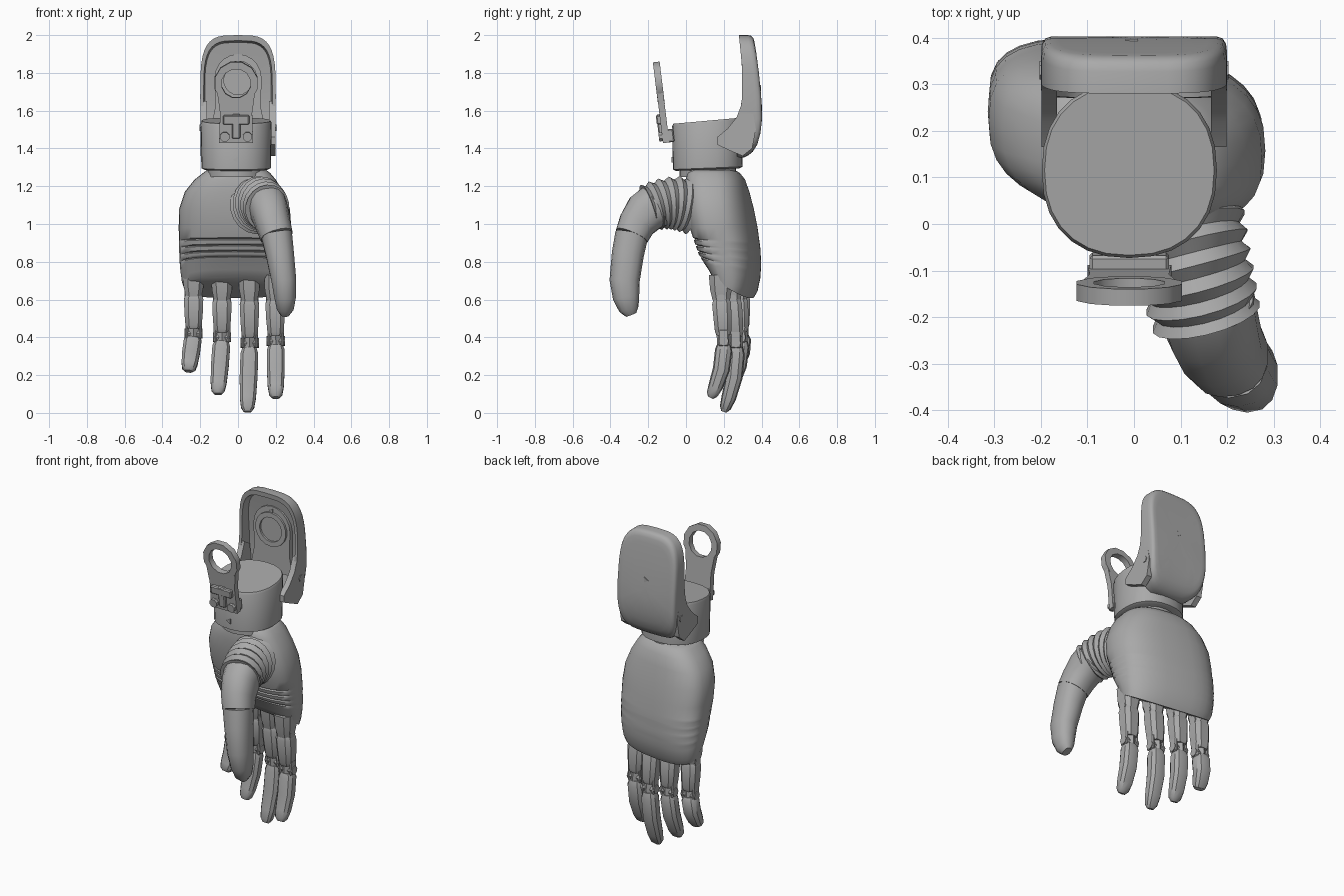
import bpy, bmesh, math
from mathutils import Vector, Matrix

if "Cube" in bpy.data.objects:
    bpy.data.objects.remove(bpy.data.objects["Cube"])

grey = bpy.data.materials.new("mid_grey")
grey.use_nodes = True
grey.diffuse_color = (0.4, 0.4, 0.4, 1)
grey.node_tree.nodes["Principled BSDF"].inputs["Base Color"].default_value = (0.4, 0.4, 0.4, 1)


def finish(name, bm, angle=32):
    bmesh.ops.recalc_face_normals(bm, faces=bm.faces)
    mesh = bpy.data.meshes.new(name)
    bm.to_mesh(mesh)
    bm.free()
    mesh.materials.append(grey)
    ob = bpy.data.objects.new(name, mesh)
    bpy.context.collection.objects.link(ob)
    bpy.ops.object.select_all(action='DESELECT')
    ob.select_set(True)
    bpy.context.view_layer.objects.active = ob
    bpy.ops.object.shade_smooth_by_angle(angle=math.radians(angle))
    return ob


def loft(name, rings, closed=False, angle=32):
    """Skin a list of point rings; cap the ends unless closed into a loop."""
    bm = bmesh.new()
    rows = [[bm.verts.new(p) for p in ring] for ring in rings]
    pairs = list(zip(rows, rows[1:])) + ([(rows[-1], rows[0])] if closed else [])
    for a, b in pairs:
        for i in range(len(a)):
            j = (i + 1) % len(a)
            bm.faces.new((a[i], a[j], b[j], b[i]))
    if not closed:
        bm.faces.new(rows[0])
        bm.faces.new(rows[-1])
    return finish(name, bm, angle)


def oval(a, b, power=2.0, n=24, start=0.0):
    """Superellipse outline as 2D points."""
    pts = []
    for i in range(n):
        t = 2 * math.pi * i / n + start
        c, s = math.cos(t), math.sin(t)
        pts.append((a * math.copysign(abs(c) ** (2 / power), c),
                    b * math.copysign(abs(s) ** (2 / power), s)))
    return pts


def tube(name, path, radii, n=12, power=2.0, angle=32):
    """Loft along a path with (across, deep) radii."""
    path = [Vector(p) for p in path]
    rings = []
    for i, p in enumerate(path):
        t = (path[min(i + 1, len(path) - 1)] - path[max(i - 1, 0)]).normalized()
        side = Vector((1, 0, 0))
        side = (side - t * side.dot(t)).normalized()
        up = t.cross(side)
        rings.append([p + side * u + up * v
                      for u, v in oval(*radii[i], power, n, math.pi / n)])
    return loft(name, rings, angle=angle)


def box(name, centre, size, bevel=0.006):
    bm = bmesh.new()
    bmesh.ops.create_cube(bm, size=1, matrix=Matrix.Translation(centre) @ Matrix.Diagonal((*size, 1)))
    bmesh.ops.bevel(bm, geom=bm.edges[:], offset=bevel, segments=1, affect='EDGES')
    return finish(name, bm)


def prism(name, outline, axis, lo, hi):
    """Extrude a 2D outline along x or y."""
    place = (lambda u, v, d: (d, u, v)) if axis == 'x' else (lambda u, v, d: (u, d, v))
    return loft(name, [[place(u, v, d) for u, v in outline] for d in (lo, hi)])


def pin(name, p, half=.045, r=.026, n=8):
    """Short cylinder across x."""
    return prism(name, [(p[1] + u, p[2] + v) for u, v in oval(r, r, 2, n)], 'x', p[0] - half, p[0] + half)


def interp(table, z):
    for (z0, a), (z1, b) in zip(table, table[1:]):
        if z <= z1:
            return a + (b - a) * max(0, (z - z0) / (z1 - z0))
    return table[-1][1]


# Palm: height, left x, right x, front y, back y, downward slant towards the back
sections = [
    (.665, -.285, .25, .145, .35, .6), (.70, -.298, .258, .125, .37, .5), (.76, -.306, .268, .09, .385, .35),
    (.81, -.31, .272, .07, .39, .2), (.88, -.312, .276, .05, .387, .1), (.98, -.314, .282, .022, .372, 0),
    (1.08, -.312, .275, .005, .352, 0), (1.17, -.282, .24, -.004, .33, 0), (1.235, -.23, .2, -.002, .31, 0),
    (1.27, -.185, .17, .005, .285, 0), (1.285, -.165, .15, .025, .26, 0)]
creases = (.79, .83, .87, .91)
heights = sorted([s[0] for s in sections] + [c + d for c in creases for d in (-.007, 0, .007)])
rings = []
for z in heights:
    x0, x1, y0, y1, slant = (interp([(s[0], s[k]) for s in sections], z) for k in range(1, 6))
    y0 += .012 if z in creases else 0
    ring = []
    for u, v in oval((x1 - x0) / 2, (y1 - y0) / 2 - .006, 2.7, 32):
        x = u + (x0 + x1) / 2
        ring.append((x, v + (y0 + y1) / 2 - .14 * x, z - slant * v))
    rings.append(ring)
loft("palm", rings, angle=40)


# Wrist collar and cuff
def cuff(name, rows, power):
    loft(name, [[(u - .01, v + .115, z + slope * v) for u, v in oval(r, r, power, 28)]
                for z, r, slope in rows], angle=40)


cuff("wrist_neck", [(1.25, .15, 0), (1.31, .15, 0)], 2)
cuff("wrist_cuff", [(1.288, .168, .04), (1.296, .184, .04), (1.535, .188, .09), (1.547, .182, .09)], 2.3)

# Front bracket: ring plate, neck and hinge, leaning forward
tilt = Matrix.Translation((-.01, -.105, 1.43)) @ Matrix.Rotation(math.radians(7), 4, 'X')


def ring_plate(name, centre, outer, inner, y0, y1, n=12):
    cx, cz = centre
    return loft(name, [[(cx + u, y, cz + v) for u, v in oval(r, r, 2, n, math.pi / n)]
                       for r, y in ((outer, y0), (outer, y1), (inner, y1), (inner, y0))], closed=True)


bracket = [ring_plate("bracket_ring", (0, .318), .117, .078, -.018, .018),
           prism("bracket_neck", [(-.09, 0), (.09, 0), (.085, .16), (.1, .27), (.06, .245),
                                  (0, .23), (-.06, .245), (-.1, .27), (-.085, .16)], 'y', -.017, .017),
           box("hinge_bar", (0, -.022, .125), (.14, .03, .05)),
           box("hinge_post", (0, -.022, .09), (.045, .025, .13)),
           box("hinge_foot", (0, .015, .035), (.17, .06, .07))]
for x in (-.06, .06):
    bracket.append(tube("hinge_bolt", [(x, -.035, .035), (x, .02, .035)], [(.026, .026)] * 2, 8))
for part in bracket:
    part.matrix_world = tilt

# Back shell: curved dish with a rim
back_y = [(1.35, .32), (1.38, .352), (1.42, .377), (1.48, .394), (1.55, .402), (1.62, .402),
          (1.7, .396), (1.8, .386), (1.9, .373), (2.0, .357)]
front_y = [(1.35, .27), (1.5, .275), (1.6, .285), (1.7, .302), (1.85, .295), (2.0, .28)]
layers = [(s, back_y, 0) for s in (.03, .2, .35, .5, .65, .8, .9)]
layers += [(.96, back_y, -.004), (.99, back_y, -.014), (1, back_y, -.03), (1, front_y, 0), (.91, front_y, 0)]
layers += [(s, back_y, -.035) for s in (.88, .6, .3, .03)]
loft("back_shell", [[(u * s, interp(table, 1.675 + v * s) + dy, 1.675 + v * s)
                     for u, v in oval(.2, .325, 3.7, 40)] for s, table, dy in layers], angle=45)

# Arched pad with a ring inside the shell
arch = [(.145, 1.5), (.12, 1.62)] + \
       [(.125 * math.cos(a), 1.77 + .13 * math.sin(a)) for a in [math.pi * i / 10 for i in range(11)]] + \
       [(-.12, 1.62), (-.145, 1.5)]
prism("shell_pad", arch, 'y', .33, .36)
ring_plate("shell_ring", (0, 1.76), .105, .075, .318, .345, 18)

# Shell side lugs, mirrored
lug = [(.3, 1.65), (.268, 1.565), (.22, 1.505), (.165, 1.46), (.165, 1.42), (.24, 1.385),
       (.3, 1.36), (.35, 1.4), (.37, 1.5), (.35, 1.62)]
for s in (-1, 1):
    prism("shell_lug", lug, 'x', s * .165, s * .199)
    pin("lug_bolt", (s * .19, .33, 1.51), .013, .02, 6)

# Small three-sided screw marks
for x, y, z, depth in ((0, .38, 1.72, .017), (-.01, -.076, 1.34, .02), (0, .325, 1.87, .03)):
    tube("screw_mark", [(x, y, z), (x, y + depth, z)], [(.018, .018)] * 2, 3)

# Thumb bellows: alternating wide and narrow rings
start, end = Vector((.095, .03, 1.095)), Vector((.155, -.2, 1.085))
path, radii = [], []
for i in range(13):
    t = i / 12
    p = start.lerp(end, t)
    p.z += .02 * math.sin(math.pi * t)
    path.append(p)
    r = .153 - .024 * t - (.018 if i % 2 else 0)
    radii.append((r * .93, r))
tube("thumb_bellows", path, radii, 18, angle=20)

# Thumb segments
tube("thumb_base", [(.155, -.17, 1.09), (.168, -.215, 1.06), (.185, -.26, 1.0), (.205, -.288, .935)],
     [(.105, .12), (.1, .115), (.093, .1), (.087, .09)], 16, 2.3)
tube("thumb_tip", [(.204, -.287, .945), (.222, -.308, .84), (.243, -.325, .70), (.25, -.317, .61),
                   (.25, -.302, .55), (.247, -.29, .52)],
     [(.084, .088), (.076, .085), (.067, .08), (.058, .07), (.045, .053), (.024, .03)], 14, 2.3)


# Fingers: knuckle, first segment, pinned joint and tapered tip
def finger(name, base, joint, tip):
    base, joint, tip = Vector(base), Vector(joint), Vector(tip)
    bend = Vector((0, .022, 0))
    along = lambda t: base.lerp(joint, t)
    end = lambda t: joint.lerp(tip, t) + bend * math.sin(math.pi * t)
    tube(name + "_knuckle", [base + Vector((0, 0, .09)), base + Vector((0, 0, .01)), along(.2)],
         [(.06, .068), (.056, .06), (.042, .046)], 8, 3)
    tube(name + "_segment", [along(.16), along(.24), along(.55), along(.8), along(.88)],
         [(.046, .046), (.054, .053), (.051, .05), (.046, .046), (.038, .038)], 8, 3)
    tube(name + "_link", [along(.8), joint, end(.12)], [(.03, .036)] * 3, 6)
    for p in (along(.14), joint):
        pin(name + "_pin", p, .048)
    for s in (-1, 1):
        box(name + "_fork", along(.93) + Vector((s * .036, 0, 0)), (.016, .055, .09))
    tube(name + "_tip", [end(.06), end(.16), end(.5), end(.8), end(.94), end(1)],
         [(.038, .036), (.049, .046), (.049, .045), (.044, .039), (.036, .03), (.02, .015)], 10, 2.6)


finger("little_finger", (-.235, .285, .66), (-.235, .295, .42), (-.262, .25, .22))
finger("ring_finger", (-.085, .275, .64), (-.085, .29, .40), (-.107, .22, .10))
finger("middle_finger", (.06, .24, .64), (.062, .265, .37), (.05, .2, .006))
finger("index_finger", (.195, .185, .64), (.2, .2, .38), (.2, .13, .08))
